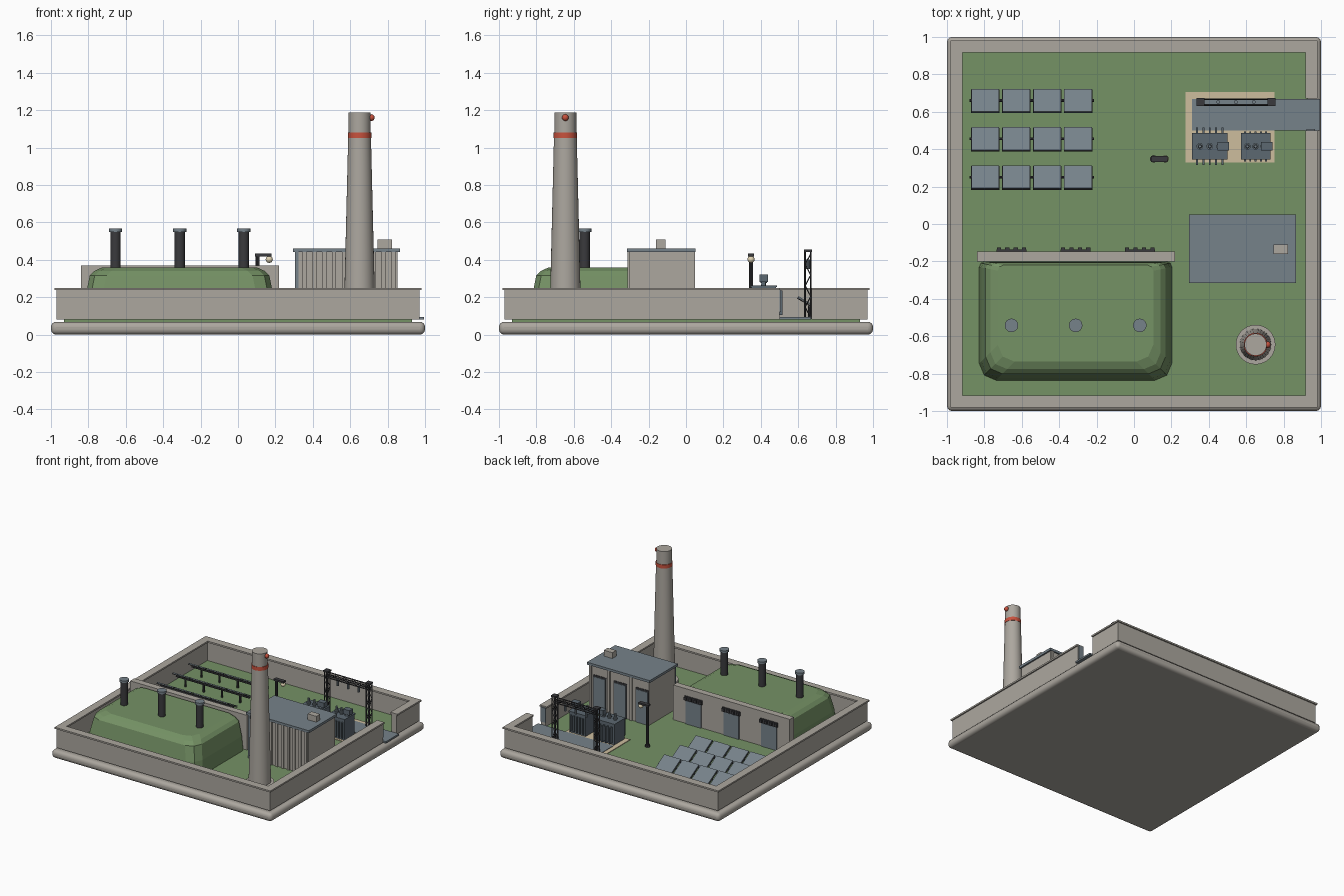
import bpy
import bmesh
from math import radians
from mathutils import Matrix, Vector

default = bpy.data.objects.get("Cube")
if default:
    bpy.data.objects.remove(default, do_unlink=True)


def material(name, red, green, blue):
    mat = bpy.data.materials.new(name)
    mat.use_nodes = True
    colour = [((c / 255 + 0.055) / 1.055) ** 2.4 for c in (red, green, blue)] + [1]
    mat.diffuse_color = colour
    mat.node_tree.nodes["Principled BSDF"].inputs["Base Color"].default_value = colour
    return mat


concrete = material("concrete", 172, 167, 159)
grass = material("grass", 117, 146, 101)
steel = material("blue grey steel", 118, 130, 138)
tank_steel = material("transformer steel", 92, 104, 113)
dark = material("dark metal", 58, 58, 61)
sand = material("sand", 205, 189, 158)
red = material("signal red", 200, 82, 62)
cream = material("lamp cream", 225, 212, 180)


class Part:
    """Collects simple solids into one object of one colour."""

    def __init__(self):
        self.bm = bmesh.new()

    def box(self, x, y, z, turn=None):
        size = Vector((x[1] - x[0], y[1] - y[0], z[1] - z[0]))
        centre = Vector((sum(x), sum(y), sum(z))) / 2
        spin = turn or Matrix.Identity(4)
        bmesh.ops.create_cube(self.bm, size=1,
                              matrix=Matrix.Translation(centre) @ spin @ Matrix.Diagonal(size).to_4x4())
        return self

    def block(self, x, y, z, w, d, h, turn=None):
        return self.box((x - w / 2, x + w / 2), (y - d / 2, y + d / 2), (z - h / 2, z + h / 2), turn)

    def rod(self, a, b, r, r_end=None, sides=8):
        a, b = Vector(a), Vector(b)
        spin = (b - a).to_track_quat('Z', 'Y').to_matrix().to_4x4()
        bmesh.ops.create_cone(self.bm, cap_ends=True, segments=sides, radius1=r,
                              radius2=r if r_end is None else r_end, depth=(b - a).length,
                              matrix=Matrix.Translation((a + b) / 2) @ spin)
        return self

    def post(self, x, y, z, r, r_end=None, sides=24):
        return self.rod((x, y, z[0]), (x, y, z[1]), r, r_end, sides)

    def ball(self, where, r):
        bmesh.ops.create_uvsphere(self.bm, u_segments=16, v_segments=10, radius=r,
                                  matrix=Matrix.Translation(where))
        return self

    def make(self, name, mat, smooth=False, bevel=0):
        mesh = bpy.data.meshes.new(name)
        bmesh.ops.recalc_face_normals(self.bm, faces=self.bm.faces)
        self.bm.to_mesh(mesh)
        self.bm.free()
        mesh.materials.append(mat)
        obj = bpy.data.objects.new(name, mesh)
        bpy.context.collection.objects.link(obj)
        if bevel:
            mod = obj.modifiers.new("rounded edges", 'BEVEL')
            mod.width, mod.segments = bevel, 4
        if smooth:
            bpy.ops.object.select_all(action='DESELECT')
            obj.select_set(True)
            bpy.context.view_layer.objects.active = obj
            bpy.ops.object.shade_smooth_by_angle(angle=radians(35))
        return obj


GROUND = 0.085

# Foundation and lawn
Part().box((-1, 1), (-1, 1), (0, 0.068)).make("foundation", concrete, True, bevel=0.028)
Part().box((-0.93, 0.93), (-0.93, 0.93), (0.06, GROUND)).make("lawn", grass)


# Perimeter wall and coping, open at the gateway
def perimeter(name, inner, outer, z):
    part = Part()
    part.box((-outer, -inner), (-outer, outer), z)
    for side in (-1, 1):
        part.box((-inner, outer), sorted((side * inner, side * outer)), z)
    part.box((inner, outer), (-inner, 0.5), z)
    part.box((inner, outer), (0.67, inner), z)
    part.make(name, concrete)


perimeter("perimeter_wall", 0.925, 0.97, (0.08, 0.237))
perimeter("wall_coping", 0.916, 0.98, (0.237, 0.25))
Part().block(0.945, 0.503, 0.18, 0.045, 0.008, 0.12).make("gate_plate", steel)

# Road and transformer yard
Part().box((0.275, 0.75), (0.33, 0.705), (0.08, 0.09)).make("yard_slab", sand)
Part().box((0.31, 0.995), (0.5, 0.668), (0.08, 0.094)).make("road", steel)

# Earth mound lofted from chamfered outlines
mound = Part()
loops = []
for inset, z in ((0, 0.08), (0.012, 0.2), (0.035, 0.315), (0.06, 0.34), (0.1, 0.358)):
    left, right, front, back = -0.828 + inset, 0.203 - inset, -0.836 + inset, -0.2 - inset * 0.2
    outline = []
    for cx, cy, sx, sy, cut in ((left, front, 1, 1, 0.09), (right, front, -1, 1, 0.09),
                                (right, back, -1, -1, 0.03), (left, back, 1, -1, 0.03)):
        corner = [(cx, cy + sy * cut), (cx + sx * cut * 0.3, cy + sy * cut * 0.3), (cx + sx * cut, cy)]
        outline += corner if sx == sy else corner[::-1]
    loops.append([mound.bm.verts.new((x, y, z)) for x, y in outline])
for low, high in zip(loops, loops[1:]):
    for i in range(len(low)):
        j = (i + 1) % len(low)
        mound.bm.faces.new((low[i], low[j], high[j], high[i]))
mound.bm.faces.new(loops[-1])
mound.bm.faces.new(loops[0][::-1])
mound.make("earth_mound", grass)

# Retaining wall with doors and lamps, and vent pipes above each bay
Part().box((-0.84, 0.22), (-0.2, -0.147), (0.08, 0.37)).make("retaining_wall", concrete)
doors, fittings, pipes, caps = Part(), Part(), Part(), Part()
for x in (-0.655, -0.312, 0.031):
    doors.block(x, -0.145, 0.18, 0.14, 0.012, 0.19)
    fittings.block(x, -0.143, 0.295, 0.16, 0.012, 0.035)
    for k in range(4):
        fittings.block(x + (k - 1.5) * 0.045, -0.136, 0.295, 0.022, 0.02, 0.024)
    pipes.post(x, -0.542, (0.3, 0.55), 0.028)
    caps.post(x, -0.542, (0.548, 0.566), 0.036)
doors.make("bunker_doors", steel)
fittings.make("door_vents", dark)
pipes.make("vent_pipes", dark, True)
caps.make("vent_pipe_caps", steel, True)

# Machine hall
Part().box((0.308, 0.853), (-0.303, 0.038), (0.08, 0.442)).make("hall_walls", concrete)
Part().box((0.295, 0.865), (-0.315, 0.05), (0.44, 0.46)).make("hall_roof", steel)
Part().block(0.785, -0.135, 0.48, 0.078, 0.05, 0.056).make("roof_vent", concrete)
Part().block(0.315, -0.304, 0.26, 0.018, 0.01, 0.36).make("hall_corner_trim", steel)
ribs = Part()
for k in range(10):
    ribs.block(0.355 + k * 0.053, -0.306, 0.26, 0.022, 0.012, 0.36)
for x in (0.468, 0.67, 0.838):
    ribs.block(x, 0.042, 0.26, 0.02, 0.012, 0.36)
ribs.make("hall_ribs", concrete)
hall_doors, frames = Part(), Part()
for x in (0.37, 0.57, 0.755):
    frames.block(x, 0.039, 0.225, 0.122, 0.006, 0.288)
    hall_doors.block(x, 0.042, 0.22, 0.106, 0.008, 0.27)
frames.make("hall_door_frames", dark)
hall_doors.make("hall_doors", steel)

# Tall chimney
cx, cy = 0.65, -0.645
Part().post(cx, cy, (0.08, 0.115), 0.106, sides=32).make("chimney_plinth", concrete, True)
stack = Part().post(cx, cy, (0.11, 1.05), 0.084, 0.061, 32)
stack.post(cx, cy, (1.05, 1.187), 0.059, sides=32).make("chimney", concrete, True)
Part().post(cx, cy, (1.05, 1.08), 0.063, sides=32).make("chimney_band", red, True)
Part().ball((cx + 0.063, cy, 1.16), 0.018).make("warning_light", red, True)

# Tilted solar panels on rails and posts
panels, rails = Part(), Part()
tilt = Matrix.Rotation(radians(-30), 4, 'X')
for y in (0.66, 0.455, 0.25):
    for k in range(4):
        x = -0.795 + k * 0.1655
        panels.block(x, y, 0.166, 0.149, 0.14, 0.008, tilt)
        rails.block(x, y - 0.004, 0.159, 0.153, 0.144, 0.005, tilt)
        rails.post(x, y, (0.08, 0.155), 0.008, sides=8)
    rails.rod((-0.88, y, 0.148), (-0.213, y, 0.148), 0.007)
panels.make("solar_panels", steel)
rails.make("panel_frames", dark)

# Yard lamp
lamp = Part().post(0.105, 0.348, (0.08, 0.43), 0.011, sides=10)
lamp.post(0.105, 0.348, (0.08, 0.1), 0.02, sides=10)
lamp.block(0.135, 0.348, 0.425, 0.09, 0.032, 0.014).make("lamp_post", dark)
Part().ball((0.167, 0.348, 0.402), 0.019).make("lamp_globe", cream, True)

# Transformers with cooling fins, bushings and header tanks
tanks, fins, bushings = Part(), Part(), Part()
for x, width, pitch, reach in ((0.405, 0.18, 0.053, 0.1), (0.65, 0.148, 0.044, 0.08)):
    y = 0.415
    tanks.block(x, y, 0.175, width, 0.132, 0.17)
    tanks.block(x + width * 0.4, y, 0.3, 0.06, 0.045, 0.04)
    tanks.block(x + width * 0.4, y, 0.27, 0.02, 0.02, 0.04)
    fins.block(x, y, 0.258, width + 0.01, 0.142, 0.01)
    for k in range(5):
        fins.block(x + (k - 2) * width * 0.19, y, 0.17, 0.01, reach * 2, 0.13)
    for k in (-1, 0, 1):
        bushings.post(x + k * pitch, y, (0.255, 0.315), 0.014, 0.008, 10)
        bushings.post(x + k * pitch, y, (0.275, 0.283), 0.018, sides=10)
tanks.make("transformer_tanks", tank_steel)
fins.make("cooling_fins", tank_steel)
bushings.make("bushings", steel, True)

# Lattice gantry with hanging insulators
gantry, insulators = Part(), Part()
half, top, gy = 0.015, 0.43, 0.652
for x in (0.355, 0.735):
    for sx in (-half, half):
        for sy in (-half, half):
            gantry.rod((x + sx, gy + sy, 0.08), (x + sx, gy + sy, top + 0.02), 0.005, sides=4)
    for k in range(6):
        z, swap = 0.09 + k * 0.057, half if k % 2 else -half
        for s in (-half, half):
            gantry.rod((x - swap, gy + s, z), (x + swap, gy + s, z + 0.057), 0.003, sides=4)
            gantry.rod((x + s, gy - swap, z), (x + s, gy + swap, z + 0.057), 0.003, sides=4)
    gantry.block(x, gy, top + 0.018, 0.044, 0.044, 0.012)
for sy in (-half, half):
    for z in (top, top - 0.03):
        gantry.rod((0.355, gy + sy, z), (0.735, gy + sy, z), 0.005, sides=4)
    for k in range(10):
        x, rise = 0.355 + k * 0.038, half if k % 2 else -half
        gantry.rod((x, gy + sy, top - half - rise), (x + 0.038, gy + sy, top - half + rise), 0.003, sides=4)
for x in (0.45, 0.545, 0.64):
    insulators.post(x, gy, (0.35, 0.4), 0.01, sides=10)
gantry.make("gantry", dark)
insulators.make("insulators", steel)
